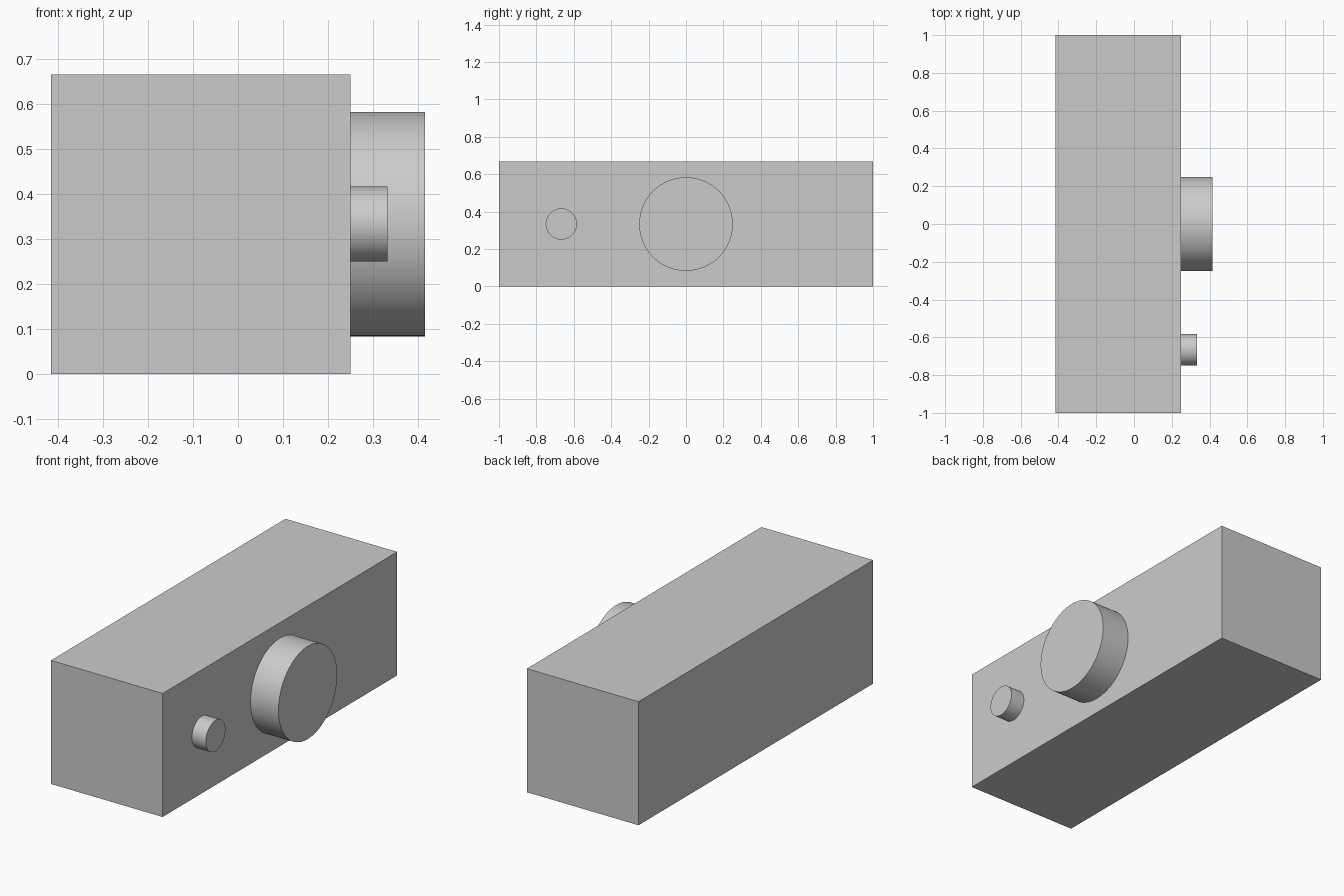
import bpy
import math

if "Cube" in bpy.data.objects:
    bpy.data.objects.remove(bpy.data.objects["Cube"], do_unlink=True)

# One plain grey for every part
grey = bpy.data.materials.new("plain grey")
grey.use_nodes = True
colour = (0.6, 0.6, 0.6, 1)
grey.diffuse_color = colour
grey.node_tree.nodes["Principled BSDF"].inputs["Base Color"].default_value = colour

SIDE_X = 0.25       # side face that carries the knobs
HEIGHT = 2 / 3


def finish(name):
    obj = bpy.context.object
    obj.name = name
    obj.data.materials.append(grey)
    return obj


def knob(name, y, radius, length):
    """Round knob standing out from the side face."""
    bpy.ops.mesh.primitive_cylinder_add(
        vertices=96, radius=radius, depth=length,
        location=(SIDE_X + length / 2, y, HEIGHT / 2),
        rotation=(0, math.pi / 2, 0))
    finish(name)
    bpy.ops.object.shade_smooth_by_angle(angle=math.radians(30))


# Long box body
bpy.ops.mesh.primitive_cube_add(size=1, location=(SIDE_X - HEIGHT / 2, 0, HEIGHT / 2))
body = finish("body")
body.scale = (HEIGHT, 2, HEIGHT)
bpy.ops.object.transform_apply(location=False, rotation=False, scale=True)

# Large central disc and small disc near the front
knob("large_knob", 0, 0.25, 1 / 6)
knob("small_knob", -2 / 3, 1 / 12, 1 / 12)
